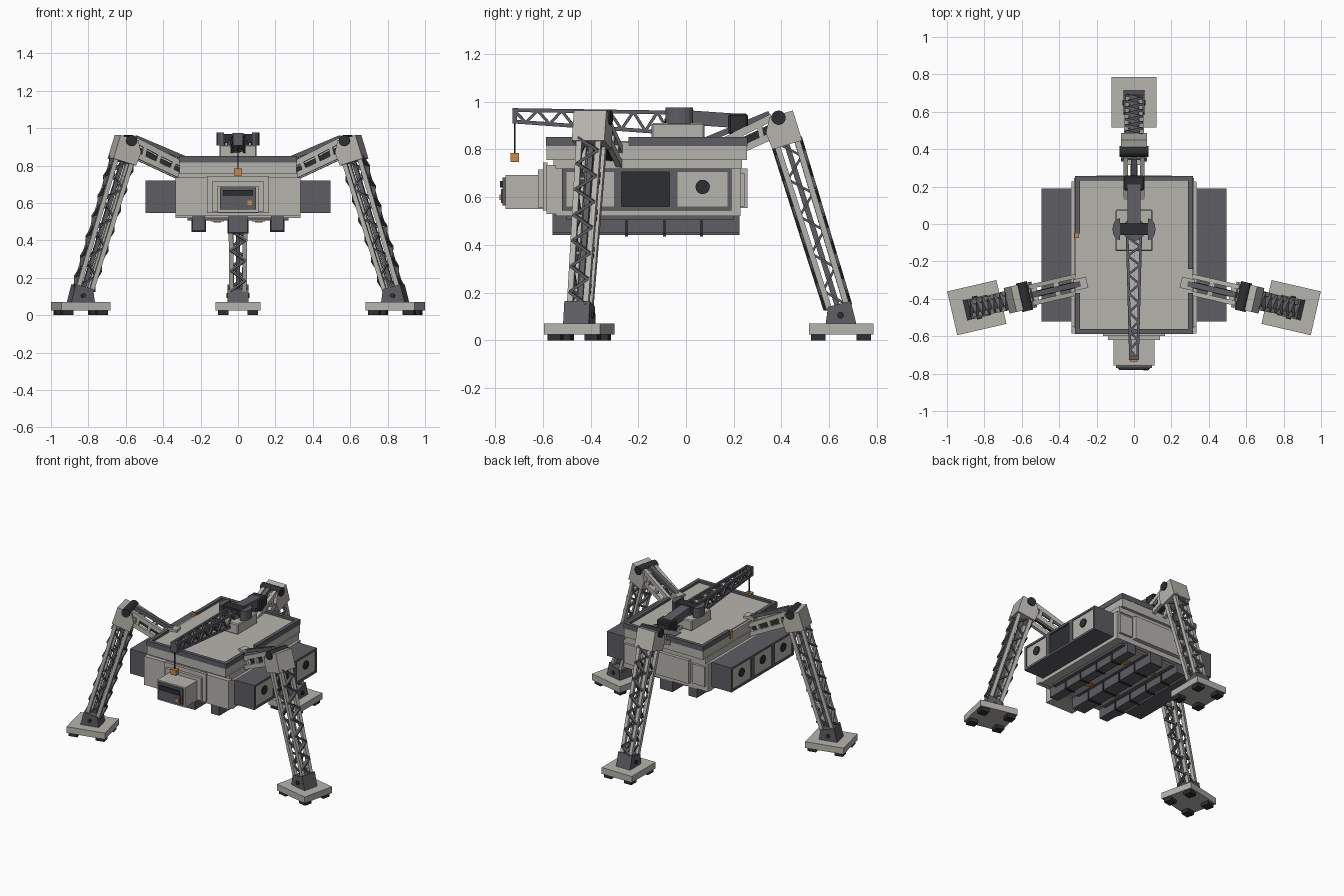
import bpy, bmesh
from math import radians, cos, sin, pi
from mathutils import Matrix, Vector

if "Cube" in bpy.data.objects:
    bpy.data.objects.remove(bpy.data.objects["Cube"])

def material(name, col):
    m = bpy.data.materials.new(name)
    m.diffuse_color = (*col, 1)
    m.use_nodes = True
    m.node_tree.nodes["Principled BSDF"].inputs["Base Color"].default_value = m.diffuse_color
    return m

LIGHT = material("light_panel", (0.47, 0.455, 0.42))
DARK = material("dark_metal", (0.11, 0.11, 0.125))
BLACK = material("black_rubber", (0.025, 0.028, 0.03))
ORANGE = material("orange_paint", (0.6, 0.25, 0.06))
I = Matrix.Identity(4)

def finish(name, bm, mat, M=I):
    bmesh.ops.recalc_face_normals(bm, faces=bm.faces)
    me = bpy.data.meshes.new(name)
    bm.to_mesh(me)
    bm.free()
    me.materials.append(mat)
    ob = bpy.data.objects.new(name, me)
    bpy.context.collection.objects.link(ob)
    ob.matrix_world = M
    return ob

def add_box(bm, x0, x1, y0, y1, z0, z1):
    T = Matrix.Translation(((x0+x1)/2, (y0+y1)/2, (z0+z1)/2))
    bmesh.ops.create_cube(bm, size=1, matrix=T @ Matrix.Diagonal((x1-x0, y1-y0, z1-z0, 1)))

def box(name, mat, *ext, M=I, bevel=0):
    bm = bmesh.new()
    add_box(bm, *ext)
    if bevel:
        bmesh.ops.bevel(bm, geom=bm.edges[:], offset=bevel, segments=1, affect='EDGES')
    return finish(name, bm, mat, M)

def boxes(name, mat, exts, M=I):
    bm = bmesh.new()
    for e in exts:
        add_box(bm, *e)
    return finish(name, bm, mat, M)

def add_beam(bm, p, q, w, h):
    p, q = Vector(p), Vector(q)
    d = q - p
    R = d.to_track_quat('Z', 'Y').to_matrix().to_4x4()
    bmesh.ops.create_cube(bm, size=1, matrix=Matrix.Translation((p+q)/2) @ R @ Matrix.Diagonal((w, h, d.length, 1)))

def beams(name, mat, pairs, w, h, M=I):
    bm = bmesh.new()
    for p, q in pairs:
        add_beam(bm, p, q, w, h)
    return finish(name, bm, mat, M)

def cyl(name, mat, loc, r, length, axis, M=I, n=20):
    bm = bmesh.new()
    R = {'X': Matrix.Rotation(pi/2, 4, 'Y'), 'Y': Matrix.Rotation(pi/2, 4, 'X'), 'Z': I}[axis]
    bmesh.ops.create_cone(bm, cap_ends=True, segments=n, radius1=r, radius2=r, depth=length,
                          matrix=Matrix.Translation(loc) @ R)
    return finish(name, bm, mat, M)

def profile(name, mat, pts, half, M=I):
    # polygon in the local x-z plane, extruded along y
    bm = bmesh.new()
    f = bm.faces.new([bm.verts.new((x, -half, z)) for x, z in pts])
    g = bmesh.ops.extrude_face_region(bm, geom=[f])
    bmesh.ops.translate(bm, verts=[v for v in g['geom'] if isinstance(v, bmesh.types.BMVert)], vec=(0, 2*half, 0))
    return finish(name, bm, mat, M)

def zigzag(a0, a1, b0, b1, n):
    # braces swapping between edge a and edge b
    e = [(Vector(a0), Vector(a1)), (Vector(b0), Vector(b1))]
    pts = [e[i % 2][0].lerp(e[i % 2][1], i/n) for i in range(n+1)]
    return list(zip(pts, pts[1:]))

# hull
box("lower_hull", LIGHT, -.335, .335, -.545, .228, .52, .72)
box("hull_waist", LIGHT, -.32, .32, -.555, .235, .72, .76)
box("upper_hull", LIGHT, -.312, .312, -.585, .255, .755, .83)
box("hull_shoulders", LIGHT, -.335, .335, -.585, -.545, .53, .735)
box("deck_plate", LIGHT, -.295, .295, -.565, .235, .825, .836)
boxes("deck_rim", DARK, [(-.315, .315, -.587, -.562, .815, .852), (-.315, .315, .232, .257, .815, .852),
      (.29, .315, -.57, -.37, .815, .852), (.29, .315, -.24, .24, .815, .852),
      (-.315, -.29, -.05, .24, .815, .852), (-.315, -.29, -.57, -.37, .815, .852)])
box("deck_marker", ORANGE, -.318, -.295, -.075, -.05, .79, .845)
box("front_plate", LIGHT, -.165, .165, -.6, -.58, .545, .745)
box("back_plate", LIGHT, -.2, .2, .225, .258, .555, .72)
for s in (-1, 1):
    box("back_side_plate", LIGHT, *sorted((s*.22, s*.32)), .22, .245, .56, .7)

# side equipment bays with framed panels
for s in (-1, 1):
    def X(a, b):
        return tuple(sorted((s*a, s*b)))
    box("side_bay_core", DARK, *X(.33, .475), -.52, .19, .545, .72)
    boxes("side_bay_frame", DARK, [(*X(.33, .494), -.52, .19, .545, .56), (*X(.33, .494), -.52, .19, .705, .72)]
          + [(*X(.33, .494), y, y+w, .55, .715) for y, w in ((-.52, .02), (-.302, .032), (-.07, .035), (.175, .015))])
    for y0, y1 in ((-.5, -.302), (-.27, -.07), (-.035, .175)):
        yc = (y0+y1)/2
        if s == 1 and abs(yc+.17) < .01:
            box("open_bay", BLACK, *X(.46, .482), y0, y1, .56, .705)
        else:
            box("bay_panel", LIGHT, *X(.47, .488), y0, y1, .56, .705)
            cyl("bay_port", BLACK, (s*.488, yc, .643), .03, .014, 'X')

# sensor head
box("head_box", LIGHT, -.11, .11, -.757, -.58, .55, .692)
box("head_neck", LIGHT, -.14, .14, -.62, -.59, .555, .715)
box("head_face", DARK, -.097, .097, -.77, -.755, .565, .683)
box("head_bezel", DARK, -.085, .085, -.776, -.765, .575, .635)
box("head_visor", BLACK, -.08, .08, -.78, -.76, .64, .668)
box("head_lamp", ORANGE, .052, .074, -.782, -.765, .588, .612)

# belly rails with straps
box("belly_plate", DARK, -.27, .27, -.5, .2, .505, .53)
for x, w, z in ((-.21, .033, .452), (0, .05, .442), (.21, .033, .452)):
    box("belly_rail", DARK, x-w, x+w, -.56, .225, z, .53 if x else .545)
    boxes("belly_strap", BLACK, [(x-w-.005, x+w+.005, y-.006, y+.006, z-.006, .525) for y in (-.4, -.25, -.09, .065)])
for s in (-1, 1):
    boxes("belly_light", ORANGE, [(s*.11-.02, s*.11+.02, y, y+.05, .495, .51) for y in (-.35, .02)])
    box("belly_keel", LIGHT, s*.11-.035, s*.11+.035, -.5, .2, .5, .507)

# legs: local x is radial, y tangential
def leg(tag, origin, ang):
    M = Matrix.Translation((*origin, 0)) @ Matrix.Rotation(radians(ang), 4, 'Z')
    box(tag+"_foot_plate", LIGHT, .515, .785, -.12, .12, .025, .07, M=M)
    boxes(tag+"_foot_pads", BLACK, [(.65+a*.095-.03, .65+a*.095+.03, b*.08-.028, b*.08+.028, 0, .03)
                                    for a in (-1, 1) for b in (-1, 1)], M)
    profile(tag+"_ankle", DARK, [(.585, .065), (.715, .065), (.69, .165), (.595, .14)], .055, M)
    cyl(tag+"_ankle_pin", BLACK, (.648, 0, .105), .014, .125, 'Y', M, 12)
    # lattice shin
    it, ot, ib, ob = (.377, .83), (.462, .85), (.6, .13), (.672, .15)
    P = lambda c, t: (c[0], t, c[1])
    beams(tag+"_shin_tubes", LIGHT, [(P(a, s*.042), P(b, s*.034)) for a, b in ((it, ib), (ot, ob)) for s in (-1, 1)],
          .024, .024, M)
    br = []
    for (a, b), o in (((it, ib), -.012), ((ot, ob), .012)):
        a, b = (a[0]+o, a[1]), (b[0]+o, b[1])
        br += zigzag(P(a, -.045), P(b, -.037), P(a, .045), P(b, .037), 13)
    beams(tag+"_shin_braces", DARK, br, .022, .012, M)
    sd = []
    for s in (-1, 1):
        sd += zigzag(P(it, s*.038), P(ib, s*.03), P(ot, s*.038), P(ob, s*.03), 9)
    beams(tag+"_shin_side_braces", DARK, sd, .01, .01, M)
    beams(tag+"_shin_core", DARK, [((.42, 0, .83), (.636, 0, .14))], .022, .022, M)
    # knee
    profile(tag+"_knee", LIGHT, [(.448, .963), (.35, .935), (.335, .87), (.362, .8), (.487, .838)], .07, M)
    cyl(tag+"_knee_pin", BLACK, (.388, 0, .933), .03, .156, 'Y', M)
    # thigh ladder and strut
    up, lo = ((.06, .785), (.36, .935)), ((.09, .735), (.37, .862))
    beams(tag+"_thigh_rails", LIGHT, [((a[0], s*.045, a[1]), (b[0], s*.045, b[1])) for a, b in (up, lo) for s in (-1, 1)],
          .024, .03, M)
    V = lambda c, f, t: Vector((c[0][0], t, c[0][1])).lerp(Vector((c[1][0], t, c[1][1])), f)
    beams(tag+"_thigh_rungs", LIGHT, [(V(up, f, s*.045), V(lo, f, s*.045)) for f in (.28, .55, .82) for s in (-1, 1)],
          .022, .022, M)
    beams(tag+"_thigh_web", LIGHT, [(V(up, f, -.045), V(up, f, .045)) for f in (.5, .9)], .03, .02, M)
    beams(tag+"_thigh_strut", DARK, [((.06, 0, .83), (.35, 0, .95))], .03, .024, M)
    beams(tag+"_thigh_piston", BLACK, [((.1, 0, .765), (.36, 0, .89))], .035, .035, M)
    box(tag+"_hip_bracket", LIGHT, .045, .115, -.03, .03, .8, .852, M=M)

leg("rear_leg", (0, 0), 90)
leg("right_leg", (.207, -.301), -13)
leg("left_leg", (-.207, -.301), 193)

# crane base and drum
box("crane_base", LIGHT, -.1, .1, -.145, .077, .834, .91, bevel=.006)
cyl("crane_turntable", DARK, (0, -.03, .915), .06, .03, 'Z')
for s in (-1, 1):
    bm = bmesh.new()
    pts = [(s*(.075+.04*cos(a)), -.028+.058*sin(a)) for a in [pi*(i/8-.5) for i in range(9)]]
    f = bm.faces.new([bm.verts.new((x, y, .908)) for x, y in pts])
    g = bmesh.ops.extrude_face_region(bm, geom=[f])
    bmesh.ops.translate(bm, verts=[v for v in g['geom'] if isinstance(v, bmesh.types.BMVert)], vec=(0, 0, .068))
    finish("crane_cheek", bm, DARK)
box("crane_crossbar", BLACK, -.08, .08, -.06, .005, .92, .968)
# counter boom and weight
beams("counter_boom", DARK, [((0, -.05, .938), (0, .24, .918))], .07, .06)
box("counterweight", BLACK, -.055, .055, .178, .26, .862, .95, bevel=.008)
beams("counterweight_tail", BLACK, [((0, .24, .88), (0, .32, .93))], .025, .025)
# lattice boom
C = {(s, k): ((s*.036, -.07, z0), (s*.019, -.722, z1)) for s in (-1, 1) for k, z0, z1 in ((0, .87, .917), (1, .955, .965))}
beams("boom_chords", DARK, list(C.values()), .014, .016)
bb = []
for a, b in (((-1, 0), (1, 0)), ((-1, 1), (1, 1)), ((-1, 0), (-1, 1)), ((1, 0), (1, 1))):
    bb += zigzag(*C[a], *C[b], 13)
beams("boom_braces", DARK, bb, .012, .012)
box("boom_tip", DARK, -.026, .026, -.727, -.708, .908, .974)
# hook
cyl("hook_cable", BLACK, (0, -.718, .85), .004, .14, 'Z', n=8)
box("hook_block", ORANGE, -.022, .022, -.736, -.7, .747, .785)
